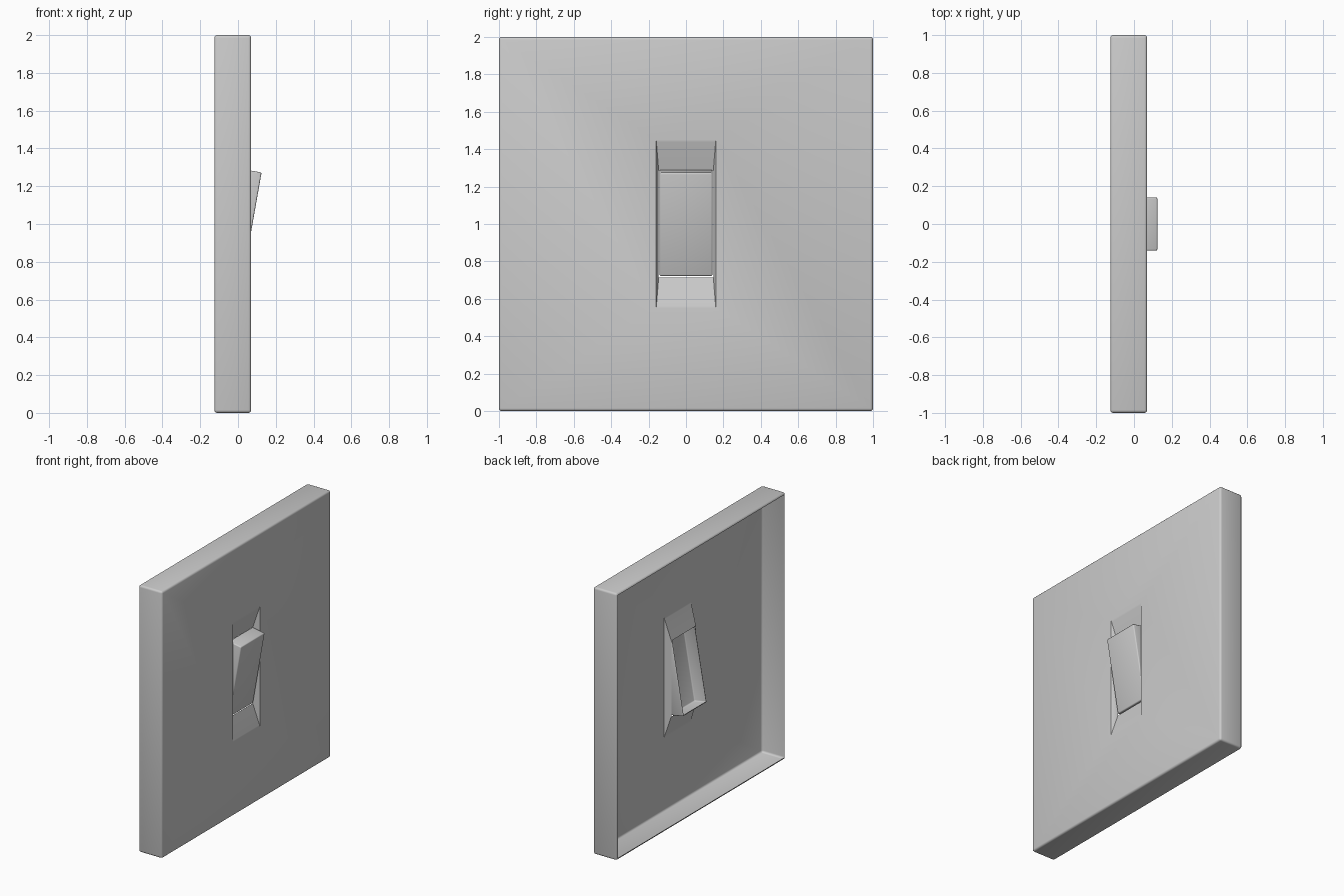
import bpy, bmesh, math
from mathutils import Matrix

if "Cube" in bpy.data.objects:
    bpy.data.objects.remove(bpy.data.objects["Cube"])


def rounded_shell(size, bevel):
    """Box with rounded edges and an open back (-x side)."""
    bm = bmesh.new()
    bmesh.ops.create_cube(bm, size=1)
    bmesh.ops.scale(bm, vec=size, verts=bm.verts)
    bmesh.ops.bevel(bm, geom=bm.edges[:], offset=bevel, segments=3,
                    profile=0.5, affect='EDGES')
    back = min(bm.faces, key=lambda f: f.calc_center_median().x)
    bmesh.ops.delete(bm, geom=[back], context='FACES')
    return bm


def finish(bm, name, matrix):
    bm.transform(matrix)
    mesh = bpy.data.meshes.new(name)
    bm.to_mesh(mesh)
    bm.free()
    obj = bpy.data.objects.new(name, mesh)
    bpy.context.collection.objects.link(obj)
    bpy.ops.object.select_all(action='DESELECT')
    obj.select_set(True)
    bpy.context.view_layer.objects.active = obj
    bpy.ops.object.shade_smooth_by_angle(angle=math.radians(35))
    return obj


# wall plate: rounded shell, with a sloped recess and rocker opening
depth = 0.195
bm = rounded_shell((depth, 2, 2), 0.015)
front = max(bm.faces, key=lambda f: f.calc_center_median().x)
rings = [
    (0.0, 0.16, 0.45),      # rim of recess
    (0.003, 0.158, 0.438),  # softened rim
    (0.05, 0.146, 0.285),   # rocker opening
]
for sink, half_y, half_z in rings:
    bmesh.ops.inset_individual(bm, faces=[front], thickness=0.001)
    for v in front.verts:
        v.co = (depth / 2 - sink,
                math.copysign(half_y, v.co.y),
                math.copysign(half_z, v.co.z))
bmesh.ops.delete(bm, geom=[front], context='FACES')
finish(bm, "wall_plate", Matrix.Translation((0.07 - depth / 2, 0, 1)))

# rocker: hollow block tilted so its top leans out of the plate
bm = rounded_shell((0.104, 0.283, 0.56), 0.008)
tilt = Matrix.Rotation(math.radians(10), 4, 'Y')
finish(bm, "rocker", Matrix.Translation((0.025, 0, 1.006)) @ tilt)
